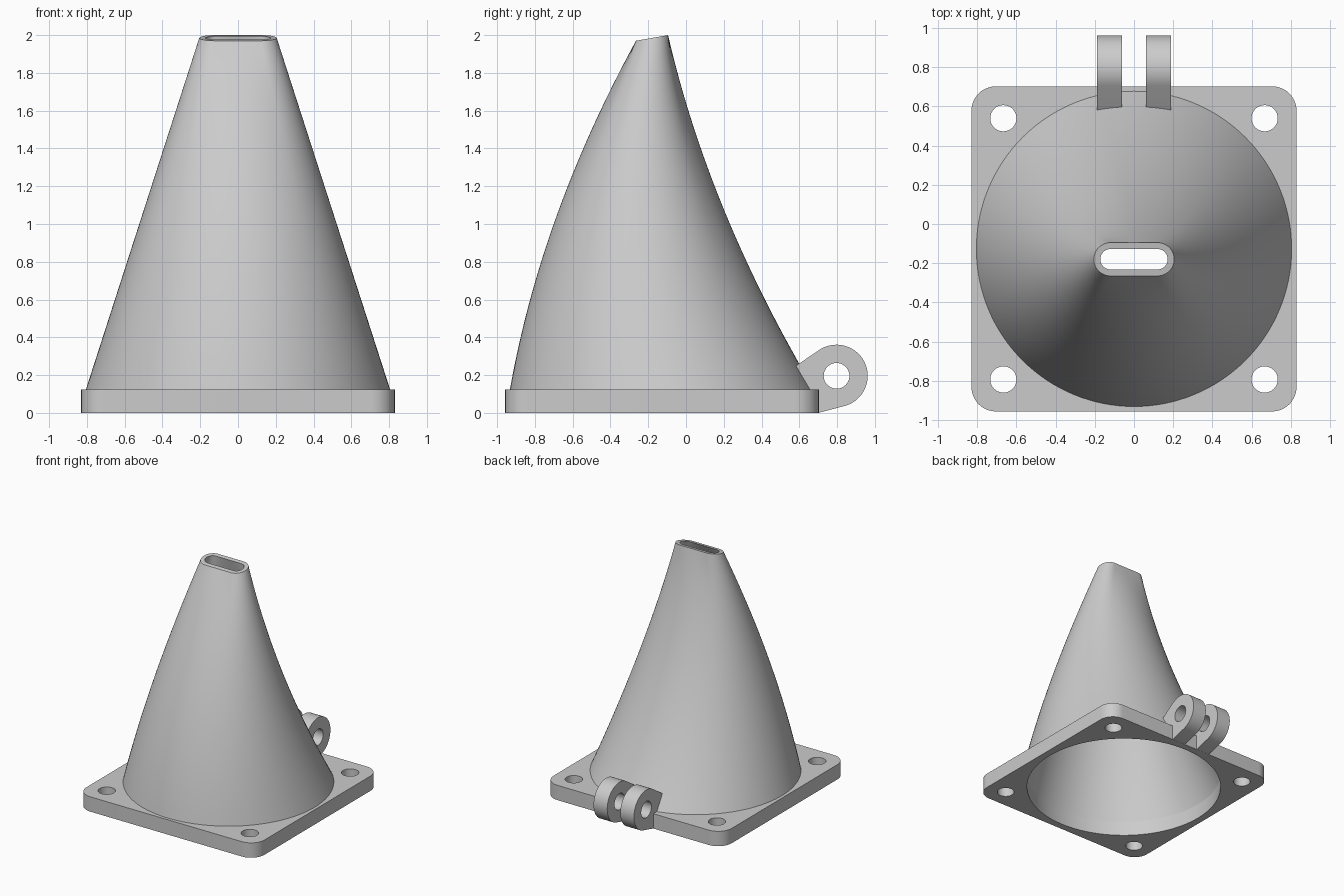
import bpy, bmesh
from math import sin, cos, pi, radians
from mathutils import Vector, Matrix

cube = bpy.data.objects.get("Cube")
if cube:
    bpy.data.objects.remove(cube)

grey = bpy.data.materials.new("light grey")
grey.use_nodes = True
colour = (0.6, 0.6, 0.6, 1)
grey.diffuse_color = colour
grey.node_tree.nodes["Principled BSDF"].inputs["Base Color"].default_value = colour

CENTRE_Y = -0.127
PLATE_TOP = 0.125


def finish(bm, name):
    bmesh.ops.recalc_face_normals(bm, faces=bm.faces)
    mesh = bpy.data.meshes.new(name)
    bm.to_mesh(mesh)
    bm.free()
    mesh.materials.append(grey)
    obj = bpy.data.objects.new(name, mesh)
    bpy.context.collection.objects.link(obj)
    bpy.ops.object.select_all(action='DESELECT')
    obj.select_set(True)
    bpy.context.view_layer.objects.active = obj
    bpy.ops.object.shade_smooth_by_angle(angle=radians(30))
    return obj


def arc(cx, cy, r, start, end, n):
    return [(cx + r * cos(radians(start + (end - start) * i / n)),
             cy + r * sin(radians(start + (end - start) * i / n))) for i in range(n + 1)]


def circle(cx, cy, r, n):
    return arc(cx, cy, r, 0, 360, n)[:-1]


def extrude_outline(name, loops, depth, matrix=Matrix()):
    """Flat outline with holes, extruded along its local z, then placed."""
    bm = bmesh.new()
    edges = []
    for loop in loops:
        vs = [bm.verts.new((x, y, 0)) for x, y in loop]
        edges += [bm.edges.new((a, b)) for a, b in zip(vs, vs[1:] + vs[:1])]
    bmesh.ops.triangle_fill(bm, edges=edges, use_beauty=True, normal=(0, 0, 1))
    new = bmesh.ops.extrude_face_region(bm, geom=bm.faces[:], use_keep_orig=True)["geom"]
    bmesh.ops.translate(bm, vec=(0, 0, depth),
                        verts=[v for v in new if isinstance(v, bmesh.types.BMVert)])
    bm.transform(matrix)
    return finish(bm, name)


# Mounting plate: rounded square, large bore, four bolt holes
half, corner = 0.83, 0.125
outline = []
for k, (sx, sy) in enumerate([(1, 1), (-1, 1), (-1, -1), (1, -1)]):
    outline += arc(sx * (half - corner), CENTRE_Y + sy * (half - corner),
                   corner, 90 * k, 90 * k + 90, 12)
bolts = [circle(sx * 0.667, CENTRE_Y + sy * 0.667, 0.067, 32)
         for sx in (1, -1) for sy in (1, -1)]
extrude_outline("mounting_plate", [outline, circle(0, CENTRE_Y, 0.77, 128)] + bolts, PLATE_TOP)


# Funnel: round base blended into a narrow, tilted slot
STEPS, AROUND = 24, 128


def slot_point(u, straight, r):
    """Point at fraction u around a slot, starting at its +x tip."""
    quarter = r * pi / 2
    d = (u % 0.25) * 4 * (quarter + straight)
    if int(u * 4) % 2:
        d = quarter + straight - d
    if d < quarter:
        x, y = straight + r * cos(d / r), r * sin(d / r)
    else:
        x, y = straight - (d - quarter), r
    return (x if u < 0.25 or u >= 0.75 else -x), (y if u < 0.5 else -y)


def funnel_rings(bm, base_r, slot_r):
    rings = []
    for s in range(STEPS + 1):
        t = s / STEPS
        ring = []
        for i in range(AROUND):
            u = i / AROUND
            sx, sy = slot_point(u, 0.12, slot_r)
            top = Vector((sx, sy - 0.18, 1.985 + sy * 0.176))
            base = Vector((base_r * cos(2 * pi * u),
                           CENTRE_Y + base_r * sin(2 * pi * u), PLATE_TOP))
            p = base.lerp(top, t)
            p.y -= 0.34 * t * (1 - t)
            ring.append(bm.verts.new(p))
        rings.append(ring)
    return rings


bm = bmesh.new()
rings = funnel_rings(bm, 0.805, 0.085) + funnel_rings(bm, 0.77, 0.052)[::-1]
for a, b in zip(rings, rings[1:] + rings[:1]):
    for i in range(AROUND):
        j = (i + 1) % AROUND
        bm.faces.new((a[i], a[j], b[j], b[i]))
finish(bm, "funnel")

# Pair of hinge lugs at the back, outlined in the y-z plane
lug = arc(0.797, 0.196, 0.165, -75, 124, 40) + [(0.575, 0.245), (0.65, 0.125), (0.66, 0), (0.70, 0)]
pin_hole = circle(0.797, 0.196, 0.068, 40)
yz_to_world = Matrix(((0, 0, 1, 0), (1, 0, 0, 0), (0, 1, 0, 0), (0, 0, 0, 1)))
for name, x in (("left_hinge_lug", 0.061), ("right_hinge_lug", -0.188)):
    extrude_outline(name, [lug, pin_hole], 0.127, Matrix.Translation((x, 0, 0)) @ yz_to_world)
